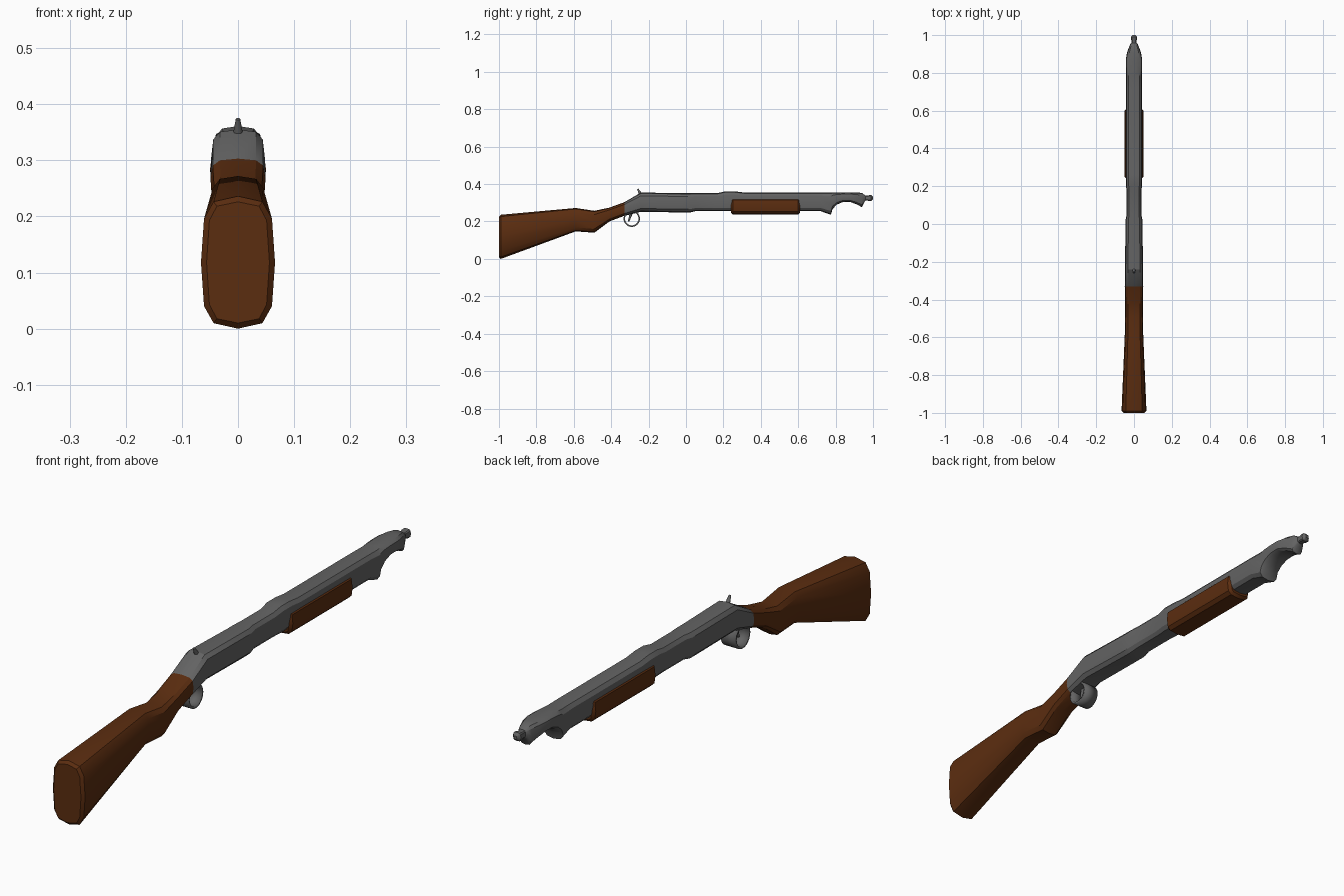
import bpy, bmesh, math

if "Cube" in bpy.data.objects:
    bpy.data.objects.remove(bpy.data.objects["Cube"])

SIDES = 12
CHAMFER = 0.01
BARREL_FLOOR, BARREL_CROWN, BARREL_HALF = 0.255, 0.355, 0.043


def material(name, red, green, blue):
    colour = (red, green, blue, 1)
    made = bpy.data.materials.new(name)
    made.use_nodes = True
    made.diffuse_color = colour
    made.node_tree.nodes["Principled BSDF"].inputs["Base Color"].default_value = colour
    return made


steel = material("grey steel", 0.125, 0.125, 0.125)
wood = material("brown wood", 0.105, 0.026, 0.005)


def finish(part, name, colour):
    """Name, colour and smooth one part."""
    part.name = part.data.name = name
    part.data.materials.append(colour)
    bpy.ops.object.select_all(action="DESELECT")
    part.select_set(True)
    bpy.context.view_layer.objects.active = part
    bpy.ops.object.shade_smooth_by_angle(angle=math.radians(30))
    return part


def softened(value):
    """Push a circle coordinate outwards, towards a rounded box."""
    return math.copysign(abs(value) ** 0.6, value)


def section(bm, y, bottom, top, half_width):
    """Rounded-box cross-section standing at y."""
    middle, half_height = (top + bottom) / 2, (top - bottom) / 2
    angles = [math.tau * step / SIDES for step in range(SIDES)]
    return [bm.verts.new((half_width * softened(math.sin(angle)), y,
                          middle + half_height * softened(math.cos(angle))))
            for angle in angles]


def loft(name, colour, stations):
    """Skin stations of (y, bottom, top, half width) and chamfer both ends."""
    bm = bmesh.new()
    rings = [section(bm, *station) for station in stations]
    for back, front in zip(rings, rings[1:]):
        for side in range(SIDES):
            following = (side + 1) % SIDES
            bm.faces.new((back[side], back[following], front[following], front[side]))
    ends = [bm.faces.new(rings[0]), bm.faces.new(rings[-1])]
    bmesh.ops.recalc_face_normals(bm, faces=bm.faces)
    bmesh.ops.inset_individual(bm, faces=ends, thickness=CHAMFER, depth=CHAMFER)
    mesh = bpy.data.meshes.new(name)
    bm.to_mesh(mesh)
    bm.free()
    part = bpy.data.objects.new(name, mesh)
    bpy.context.collection.objects.link(part)
    return finish(part, name, colour)


def prong(name, y, z, lower_radius, upper_radius, lean):
    """Short tapered steel pin, leaning backwards by an angle in degrees."""
    bpy.ops.mesh.primitive_cone_add(
        vertices=SIDES, radius1=lower_radius, radius2=upper_radius, depth=0.045,
        location=(0, y, z), rotation=(math.radians(lean), 0, 0))
    return finish(bpy.context.object, name, steel)


# Shoulder stock, with the comb falling to a sloping wrist
wrist_end = (-0.33, 0.23, 0.303, 0.049)
loft("stock", wood, [
    (-0.99, 0, 0.236, 0.066),
    (-0.59, 0.147, 0.272, 0.049),
    (-0.49, 0.14, 0.257, 0.047),
    (-0.41, 0.2, 0.274, 0.047),
    wrist_end])

# Receiver and barrel
body = [wrist_end, (-0.24, 0.252, BARREL_CROWN, 0.048)]
body += [(y, 0.248, 0.351, 0.045) for y in (-0.02, 0.02)]
body += [(y, BARREL_FLOOR, 0.352, 0.039) for y in (0.05, 0.17)]
body += [(y, BARREL_FLOOR, 0.361, BARREL_HALF) for y in (0.21, 0.26)]
body += [(y, BARREL_FLOOR, BARREL_CROWN, BARREL_HALF) for y in (0.31, 0.72)]
# Nose: a hollow arch underneath, tapering sideways to the muzzle
for step in range(7):
    angle = math.radians(25 * step)
    y = 0.86 - 0.085 * math.cos(angle)
    body.append((y, 0.236 + 0.07 * math.sin(angle), BARREL_CROWN,
                 min(BARREL_HALF, 0.4 * (1 - y))))
body[-1] = (0.94, 0.277, 0.353, 0.025)
body.append((0.955, 0.305, 0.342, 0.019))
loft("receiver_and_barrel", steel, body)

# Muzzle tip with a slightly swollen end
tip_centre = 0.325
loft("muzzle_tip", steel, [
    (y, tip_centre - radius, tip_centre + radius, radius)
    for y, radius in ((0.95, 0.015), (0.97, 0.013), (0.98, 0.016), (0.99, 0.016))])

# Wooden fore-end wrapped around the lower barrel
loft("fore_end", wood, [(y, 0.237, 0.33, 0.05) for y in (0.25, 0.6)])

# Trigger guard: a wide open loop given thickness
bpy.ops.mesh.primitive_cylinder_add(
    vertices=2 * SIDES, radius=0.044, depth=0.06, end_fill_type="NOTHING",
    location=(0, -0.29, 0.215), rotation=(0, math.radians(90), 0))
guard = finish(bpy.context.object, "trigger_guard", steel)
wall = guard.modifiers.new("wall", "SOLIDIFY")
wall.thickness = 0.008

# Trigger and hammer
prong("trigger", -0.3, 0.222, 0.004, 0.008, -18)
prong("hammer", -0.247, 0.354, 0.011, 0.004, 30)
